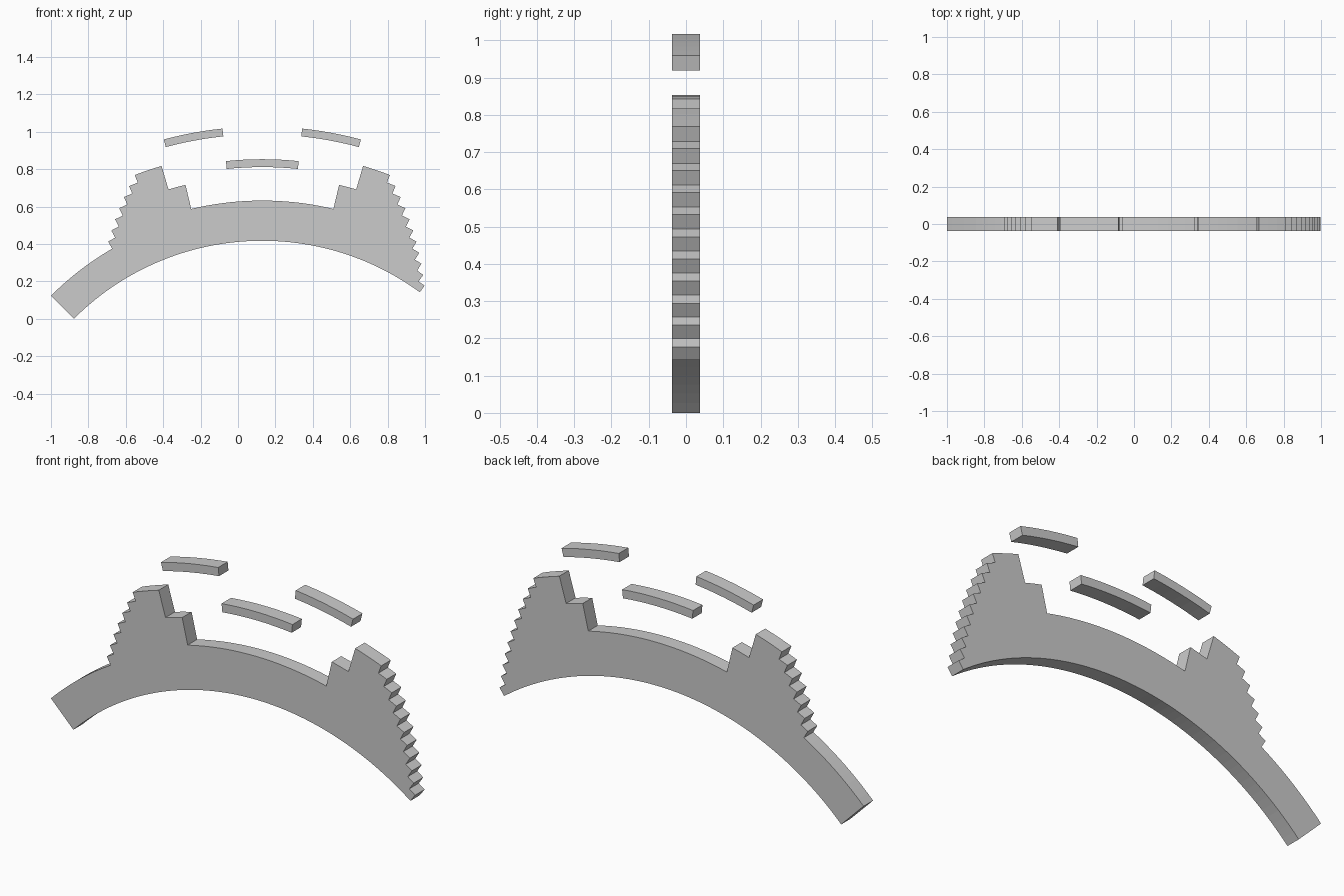
import bpy, bmesh
from math import sin, cos, radians

if "Cube" in bpy.data.objects:
    bpy.data.objects.remove(bpy.data.objects["Cube"])

R_IN, R_RIM, R_TOP = 1.425, 1.64, 1.903      # inner edge, centre rim, shoulder top
CX, CZ = 0.13, -R_IN * cos(radians(45))      # common arc centre
HALF = 0.037                                 # half thickness
DROP, STEP = (R_TOP - R_IN) / 11, 1.522      # tooth size: radial, angular


def arc(r, a0, a1):
    """Points at radius r from angle a0 to a1 (degrees from vertical, + is right)."""
    n = max(1, round(abs(a1 - a0) / 1.5))
    return [(r, a0 + (a1 - a0) * i / n) for i in range(n + 1)]


def plate(name, polar):
    """Extrude a polar outline along y."""
    pts = []
    for r, a in polar:
        p = (CX + r * sin(radians(a)), CZ + r * cos(radians(a)))
        if not pts or abs(p[0] - pts[-1][0]) + abs(p[1] - pts[-1][1]) > 1e-5:
            pts.append(p)
    bm = bmesh.new()
    face = bm.faces.new([bm.verts.new((x, -HALF, z)) for x, z in pts])
    ext = bmesh.ops.extrude_face_region(bm, geom=[face])
    bmesh.ops.translate(bm, vec=(0, 2 * HALF, 0),
                        verts=[v for v in ext['geom'] if isinstance(v, bmesh.types.BMVert)])
    bmesh.ops.recalc_face_normals(bm, faces=bm.faces)
    mesh = bpy.data.meshes.new(name)
    bm.to_mesh(mesh)
    bm.free()
    obj = bpy.data.objects.new(name, mesh)
    bpy.context.collection.objects.link(obj)
    return obj


def shoulder(teeth):
    """Right-hand shoulder: two steps up, flat top, then teeth downwards."""
    pts = [(1.772, 13.4)] + arc(1.772, 13.4, 16.45) + arc(R_TOP, 16.45, 21)
    for k in range(teeth):
        a, r = 21 + k * STEP, R_TOP - (k + 1) * DROP
        pts.append((r, a))
        if k < teeth - 1:
            pts.append((r, a + STEP))
    return pts


# Main curved body: short toothed right side, longer plain tail on the left
right = shoulder(11)
left = [(r, -a) for r, a in reversed(shoulder(7))]
r_tail, a_tail = left[0]
body = (arc(r_tail, -45, a_tail) + left + arc(R_RIM, -13.4, 13.4) + right
        + arc(R_IN, right[-1][1], -45))
plate("arched_body", body)

# Floating curved slats
for name, r0, r1, a0, a1 in (("slat_left", 1.994, 2.036, -15, -6),
                             ("slat_middle", 1.819, 1.861, -6, 6),
                             ("slat_right", 1.994, 2.036, 6, 15)):
    plate(name, arc(r1, a0, a1) + arc(r0, a1, a0))
